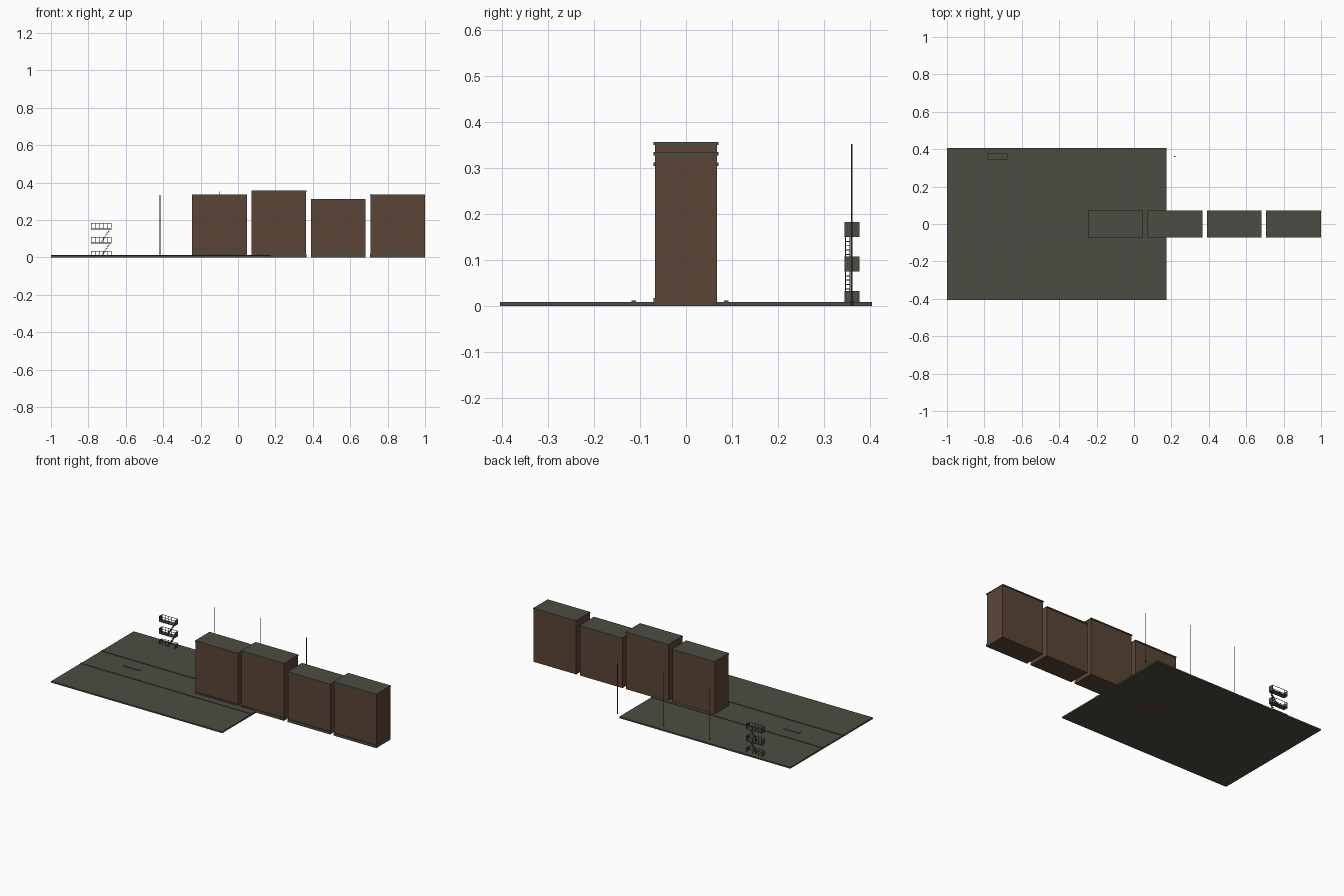
import bpy, bmesh, math
from mathutils import Matrix, Vector

cube = bpy.data.objects.get("Cube")
if cube:
    bpy.data.objects.remove(cube, do_unlink=True)


def material(name, rgb):
    m = bpy.data.materials.new(name)
    m.use_nodes = True
    m.diffuse_color = (*rgb, 1)
    m.node_tree.nodes["Principled BSDF"].inputs["Base Color"].default_value = (*rgb, 1)
    return m


BRICK = material("brown brick", (0.105, 0.06, 0.037))
STONE = material("dark olive concrete", (0.072, 0.073, 0.054))


def add_box(bm, x0, x1, y0, y1, z0, z1):
    size = Matrix.Diagonal((x1 - x0, y1 - y0, z1 - z0, 1))
    mid = Matrix.Translation(((x0 + x1) / 2, (y0 + y1) / 2, (z0 + z1) / 2))
    bmesh.ops.create_cube(bm, size=1, matrix=mid @ size)


def add_bar(bm, a, b, thick):
    a, b = Vector(a), Vector(b)
    turn = (b - a).to_track_quat('Z', 'Y').to_matrix().to_4x4()
    size = Matrix.Diagonal((thick, thick, (b - a).length, 1))
    bmesh.ops.create_cube(bm, size=1, matrix=Matrix.Translation((a + b) / 2) @ turn @ size)


def finish(bm, name, mat):
    mesh = bpy.data.meshes.new(name)
    bm.to_mesh(mesh)
    bm.free()
    mesh.materials.append(mat)
    obj = bpy.data.objects.new(name, mesh)
    bpy.context.collection.objects.link(obj)
    return obj


def box(name, mat, *bounds):
    bm = bmesh.new()
    add_box(bm, *bounds)
    return finish(bm, name, mat)


# Street slab with two kerbs and a lane dash
GROUND = 0.009
box("street_slab", STONE, -1, 0.175, -0.405, 0.405, 0, GROUND)
for name, y in (("front_kerb", -0.114), ("back_kerb", 0.088)):
    box(name, STONE, -1, 0.175, y - 0.005, y + 0.005, GROUND, 0.0125)
box("lane_dash", STONE, -0.785, -0.675, -0.008, 0.008, GROUND, 0.0125)

# Row of buildings, each with a cornice roof, a front plinth and a drainpipe behind
HALF = 0.147
for i, height in enumerate((0.335, 0.357, 0.312, 0.335)):
    x = -0.099 + 0.3175 * i
    n = i + 1
    box(f"building_{n}_walls", BRICK, x - HALF + 0.001, x + HALF - 0.001,
        -0.067, 0.067, 0, height - 0.007)
    box(f"building_{n}_cornice", STONE, x - HALF, x + HALF,
        -0.071, 0.071, height - 0.007, height)
    box(f"building_{n}_plinth", STONE, x - HALF, x + HALF,
        -0.071, -0.066, 0, 0.017)

# Freestanding poles with small feet
for i, height in enumerate((0.333, 0.353, 0.312)):
    x = -0.417 + 0.3175 * i
    bm = bmesh.new()
    for radius, top in ((0.0018, height), (0.0035, 0.012)):
        bmesh.ops.create_cone(bm, cap_ends=True, segments=8, radius1=radius, radius2=radius,
                              depth=top, matrix=Matrix.Translation((x, 0.361, top / 2)))
    finish(bm, f"pole_{i + 1}", STONE)

# Fire escape platforms with railings
X0, X1, Y0, Y1 = -0.786, -0.677, 0.345, 0.377
RAIL, STEP = 0.033, 0.075
for level in range(3):
    z = level * STEP
    bm = bmesh.new()
    add_box(bm, X0, X1, Y0, Y1, z, z + 0.004)
    for y in (Y0 + 0.001, Y1 - 0.001):
        add_bar(bm, (X0, y, z + RAIL - 0.001), (X1, y, z + RAIL - 0.001), 0.002)
        for k in range(6):
            x = X0 + 0.001 + (X1 - X0 - 0.002) * k / 5
            add_bar(bm, (x, y, z), (x, y, z + RAIL), 0.0016)
    for x in (X0, X1 - 0.002):
        add_box(bm, x, x + 0.002, Y0, Y1, z, z + RAIL)
    finish(bm, f"escape_platform_{level + 1}", STONE)

# Fire escape stairs between platforms
for level in range(2):
    z = level * STEP
    bm = bmesh.new()
    low, high = Vector((-0.735, 0, z)), Vector((-0.685, 0, z + STEP))
    for y in (0.347, 0.357):
        side = Vector((0, y, 0))
        add_bar(bm, low + side, high + side, 0.0016)
    for k in range(1, 8):
        p = low.lerp(high, k / 8)
        add_box(bm, p.x - 0.005, p.x + 0.005, 0.347, 0.357, p.z - 0.001, p.z + 0.001)
    finish(bm, f"escape_stairs_{level + 1}", STONE)
